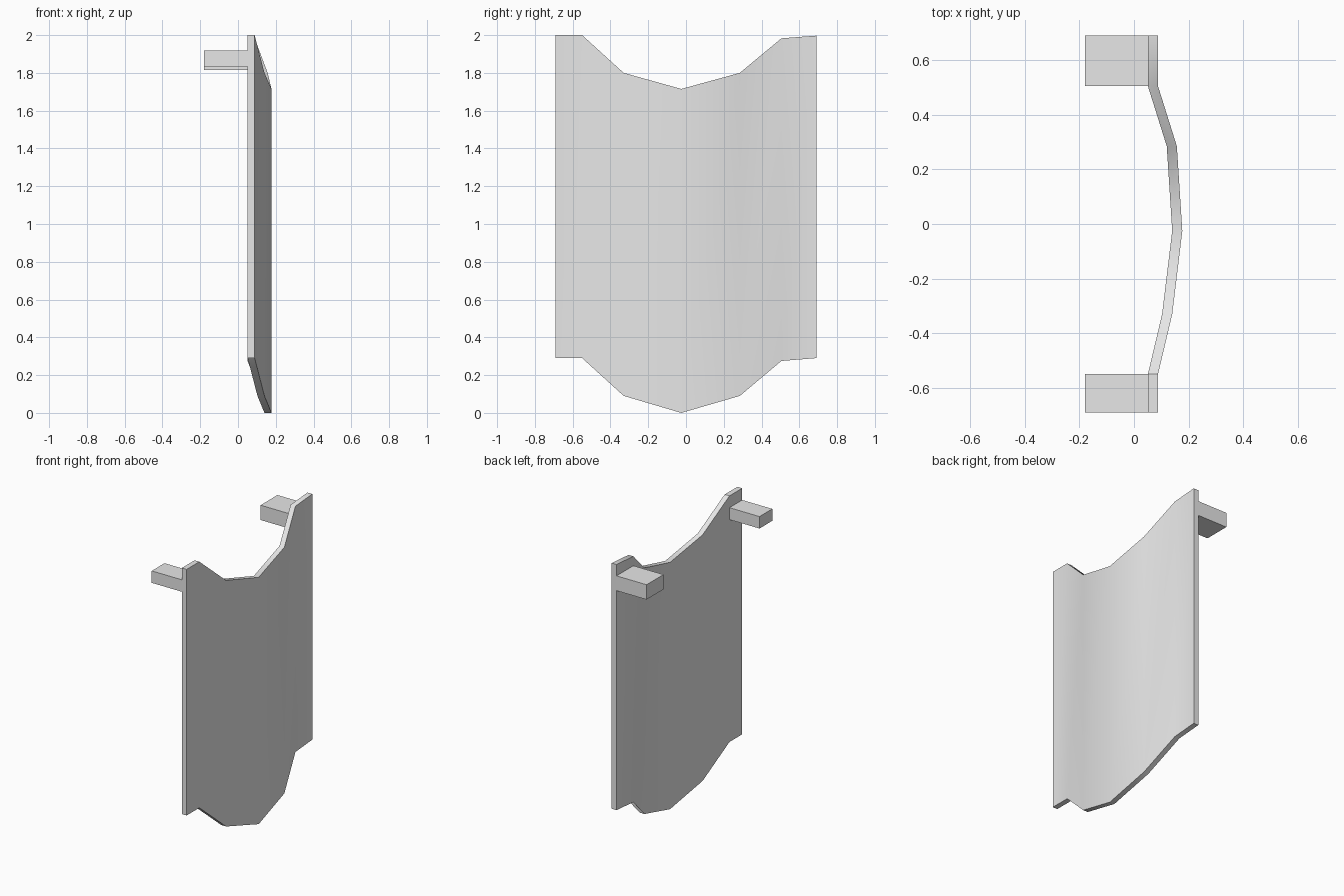
import bpy
import bmesh
import math

if "Cube" in bpy.data.objects:
    bpy.data.objects.remove(bpy.data.objects["Cube"], do_unlink=True)

grey = bpy.data.materials.new("light_grey")
grey.use_nodes = True
colour = (0.8, 0.8, 0.8, 1.0)
grey.diffuse_color = colour
grey.node_tree.nodes["Principled BSDF"].inputs["Base Color"].default_value = colour


def finish(name, bm):
    """Turn a bmesh into a smooth-shaded grey object."""
    bmesh.ops.recalc_face_normals(bm, faces=bm.faces)
    mesh = bpy.data.meshes.new(name)
    bm.to_mesh(mesh)
    bm.free()
    mesh.materials.append(grey)
    obj = bpy.data.objects.new(name, mesh)
    bpy.context.collection.objects.link(obj)
    bpy.ops.object.select_all(action="DESELECT")
    obj.select_set(True)
    bpy.context.view_layer.objects.active = obj
    bpy.ops.object.shade_smooth_by_angle(angle=math.radians(40))
    return obj


# Curved plate: one station per fold as (y, outer x, top z, bottom z)
THICKNESS = 0.037
stations = [
    (-0.69, 0.088, 2.0, 0.29),
    (-0.55, 0.088, 2.0, 0.29),
    (-0.33, 0.14, 1.80, 0.09),
    (-0.025, 0.177, 1.715, 0.0),
    (0.285, 0.157, 1.80, 0.09),
    (0.505, 0.088, 1.983, 0.275),
    (0.69, 0.088, 1.997, 0.29),
]
bm = bmesh.new()
rings = []
for y, x, top, bottom in stations:
    inner = x - THICKNESS
    corners = [(x, bottom), (x, top), (inner, top), (inner, bottom)]
    rings.append([bm.verts.new((cx, y, cz)) for cx, cz in corners])
for a, b in zip(rings, rings[1:]):
    for i in range(4):
        j = (i + 1) % 4
        bm.faces.new((a[i], a[j], b[j], b[i]))
bm.faces.new(rings[0])
bm.faces.new(rings[-1])
finish("curved_plate", bm)


# Mounting tabs behind the two upper corners
def tab(name, low, high):
    bm = bmesh.new()
    bmesh.ops.create_cube(bm, size=1)
    for v in bm.verts:
        v.co = [high[k] if v.co[k] > 0 else low[k] for k in range(3)]
    finish(name, bm)


tab("right_tab", (-0.18, -0.69, 1.835), (0.06, -0.55, 1.918))
tab("left_tab", (-0.18, 0.505, 1.815), (0.06, 0.69, 1.918))
